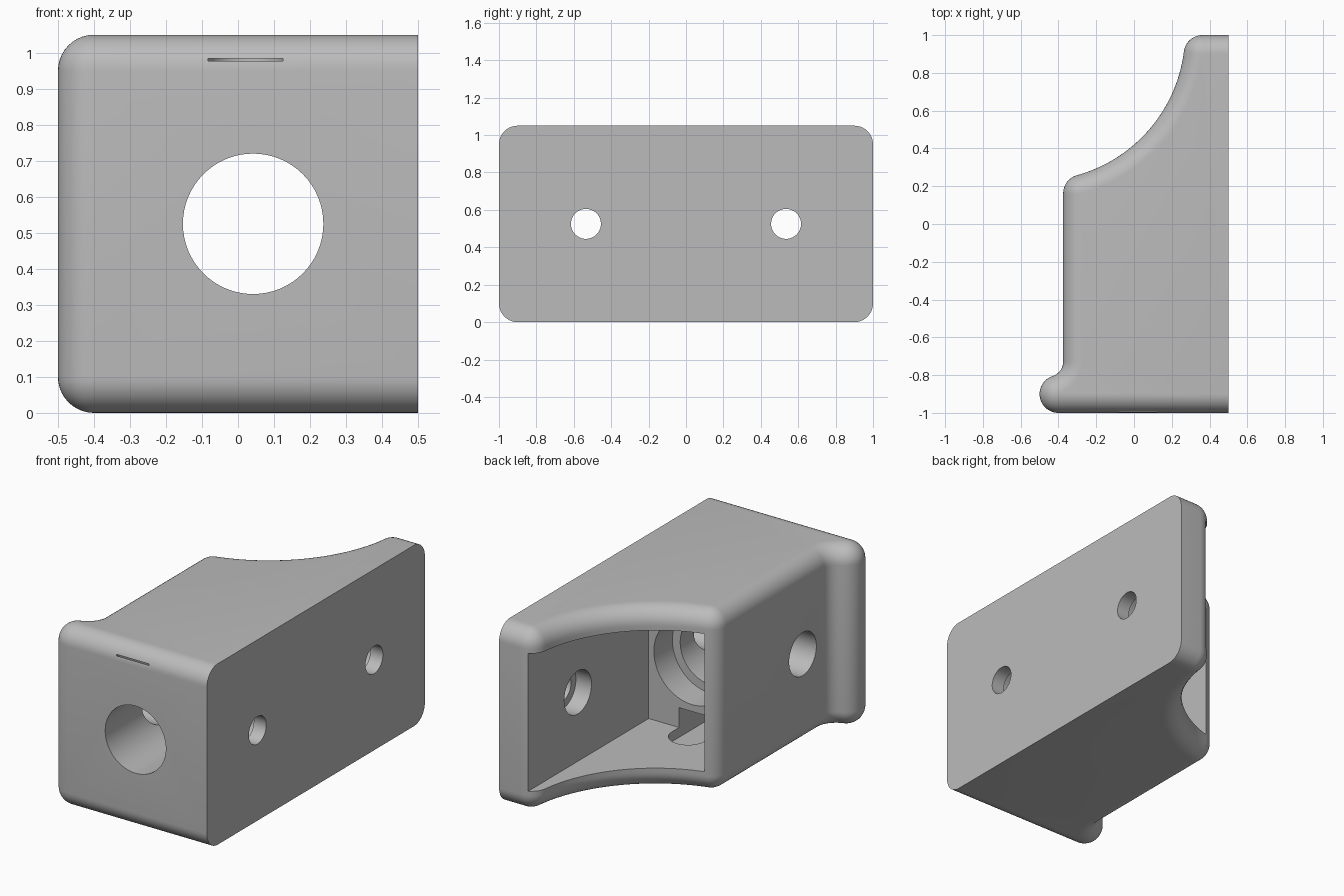
import bpy, bmesh
from math import atan2, cos, sin, pi, sqrt
from mathutils import Matrix, Vector

cube = bpy.data.objects.get("Cube")
if cube:
    bpy.data.objects.remove(cube, do_unlink=True)

HEIGHT, FILLET = 1.05, 0.1
MID_Z = HEIGHT / 2
BORE_X = 0.042

grey = bpy.data.materials.new("plain grey")
grey.use_nodes = True
colour = (0.5, 0.5, 0.5, 1)
grey.diffuse_color = colour
grey.node_tree.nodes["Principled BSDF"].inputs["Base Color"].default_value = colour


def make_object(name, bm):
    bmesh.ops.recalc_face_normals(bm, faces=bm.faces)
    mesh = bpy.data.meshes.new(name)
    bm.to_mesh(mesh)
    bm.free()
    mesh.materials.append(grey)
    obj = bpy.data.objects.new(name, mesh)
    bpy.context.collection.objects.link(obj)
    return obj


def angle_to(a, b):
    return atan2(b[1] - a[1], b[0] - a[0])


# Outline arcs: rounded lip, cove, shoulder, big scoop, rear tip
lip = (-0.4, -0.9)
cove_r = 0.08
cove_x = -0.375 - cove_r
cove = (cove_x, lip[1] + sqrt((FILLET + cove_r) ** 2 - (cove_x - lip[0]) ** 2))
scoop, scoop_r = (-0.51, 1.01), 0.78
reach = scoop_r + FILLET
shoulder_x = -0.375 + FILLET
shoulder = (shoulder_x, scoop[1] - sqrt(reach ** 2 - (shoulder_x - scoop[0]) ** 2))
tip = (scoop[0] + sqrt(reach ** 2 - (scoop[1] - 0.9) ** 2), 0.9)

# Each arc: centre, radius, convex, start angle, end angle, steps
arcs = [
    (lip, FILLET, True, -pi / 2, angle_to(lip, cove) - 2 * pi, 20),
    (cove, cove_r, False, angle_to(cove, lip), 0, 10),
    (shoulder, FILLET, True, pi, angle_to(shoulder, scoop), 10),
    (scoop, scoop_r, False, angle_to(scoop, shoulder), angle_to(scoop, tip), 36),
    (tip, FILLET, True, angle_to(tip, scoop), pi / 2, 10),
]


def outline(inset):
    pts = [(0.5, -1 + inset)]
    for (cx, cy), r, convex, a0, a1, steps in arcs:
        r += -inset if convex else inset
        for i in range(steps + 1):
            a = a0 + (a1 - a0) * i / steps
            pts.append((cx + r * cos(a), cy + r * sin(a)))
    return pts + [(0.5, 1 - inset)]


# Body: stacked outlines give the rolled top and bottom edges
bm = bmesh.new()
STEPS = 10
layers = []
for side in (-1, 1):
    for i in range(STEPS + 1):
        t = pi / 2 * (STEPS - i if side < 0 else i) / STEPS
        centre_z = FILLET if side < 0 else HEIGHT - FILLET
        z = centre_z + side * FILLET * sin(t)
        layers.append([bm.verts.new((x, y, z)) for x, y in outline(FILLET * (1 - cos(t)))])
for low, high in zip(layers, layers[1:]):
    for i in range(len(low)):
        j = (i + 1) % len(low)
        bm.faces.new((low[i], low[j], high[j], high[i]))
bm.faces.new(layers[0])
bm.faces.new(layers[-1])
bmesh.ops.remove_doubles(bm, verts=bm.verts, dist=0.00005)
body = make_object("bracket_body", bm)


def box(name, lo, hi):
    bm = bmesh.new()
    bmesh.ops.create_cube(bm, size=1)
    lo, hi = Vector(lo), Vector(hi)
    for v in bm.verts:
        v.co = (lo + hi) / 2 + Matrix.Diagonal(hi - lo) @ v.co
    return make_object(name, bm)


def rod(name, axis, radius, start, end, across):
    """Cylinder along x or y, at mid height."""
    bm = bmesh.new()
    bmesh.ops.create_cone(bm, cap_ends=True, segments=64, radius1=radius,
                          radius2=radius, depth=end - start)
    mid = (start + end) / 2
    if axis == "x":
        place = Matrix.Translation((mid, across, MID_Z)) @ Matrix.Rotation(pi / 2, 4, "Y")
    else:
        place = Matrix.Translation((across, mid, MID_Z)) @ Matrix.Rotation(pi / 2, 4, "X")
    bm.transform(place)
    return make_object(name, bm)


def slot(name, z0, z1, front):
    """Long slot with a rounded rear end."""
    x, r, end = 0.021, 0.104, -0.05
    pts = [(x - r, front), (x + r, front)]
    pts += [(x + r * cos(pi * i / 20), end + r * sin(pi * i / 20)) for i in range(21)]
    bm = bmesh.new()
    rings = [[bm.verts.new((px, py, z)) for px, py in pts] for z in (z0, z1)]
    for ring in rings:
        bm.faces.new(ring)
    for i in range(len(pts)):
        bm.faces.new((rings[0][i - 1], rings[0][i], rings[1][i], rings[1][i - 1]))
    return make_object(name, bm)


# Cutters: rear cavity, stepped bore, slots and screw holes
cutters = [
    box("cavity_cutter", (-0.3, -0.115, 0.125), (0.32, 1.3, 0.925)),
    rod("bore_cutter", "y", 0.195, -1.2, 0.0, BORE_X),
    rod("counterbore_cutter", "y", 0.245, -0.285, 0.01, BORE_X),
    slot("lower_slot_cutter", 0.068, 0.24, -0.98),
    slot("upper_slot_cutter", 0.81, 0.984, -0.996),
]
for y in (-0.535, 0.535):
    cutters.append(rod("screw_hole_cutter", "x", 0.08, 0.0, 0.7, y))
    cutters.append(rod("screw_head_cutter", "x", 0.125, -0.7, 0.42, y))

bpy.ops.object.select_all(action="DESELECT")
bpy.context.view_layer.objects.active = body
body.select_set(True)
for cutter in cutters:
    cutter.hide_render = True
    mod = body.modifiers.new("cut", "BOOLEAN")
    mod.operation = "DIFFERENCE"
    mod.solver = "EXACT"
    mod.object = cutter
    bpy.ops.object.modifier_apply(modifier=mod.name)
for cutter in cutters:
    bpy.data.objects.remove(cutter, do_unlink=True)

bpy.ops.object.shade_smooth_by_angle(angle=pi / 6)
